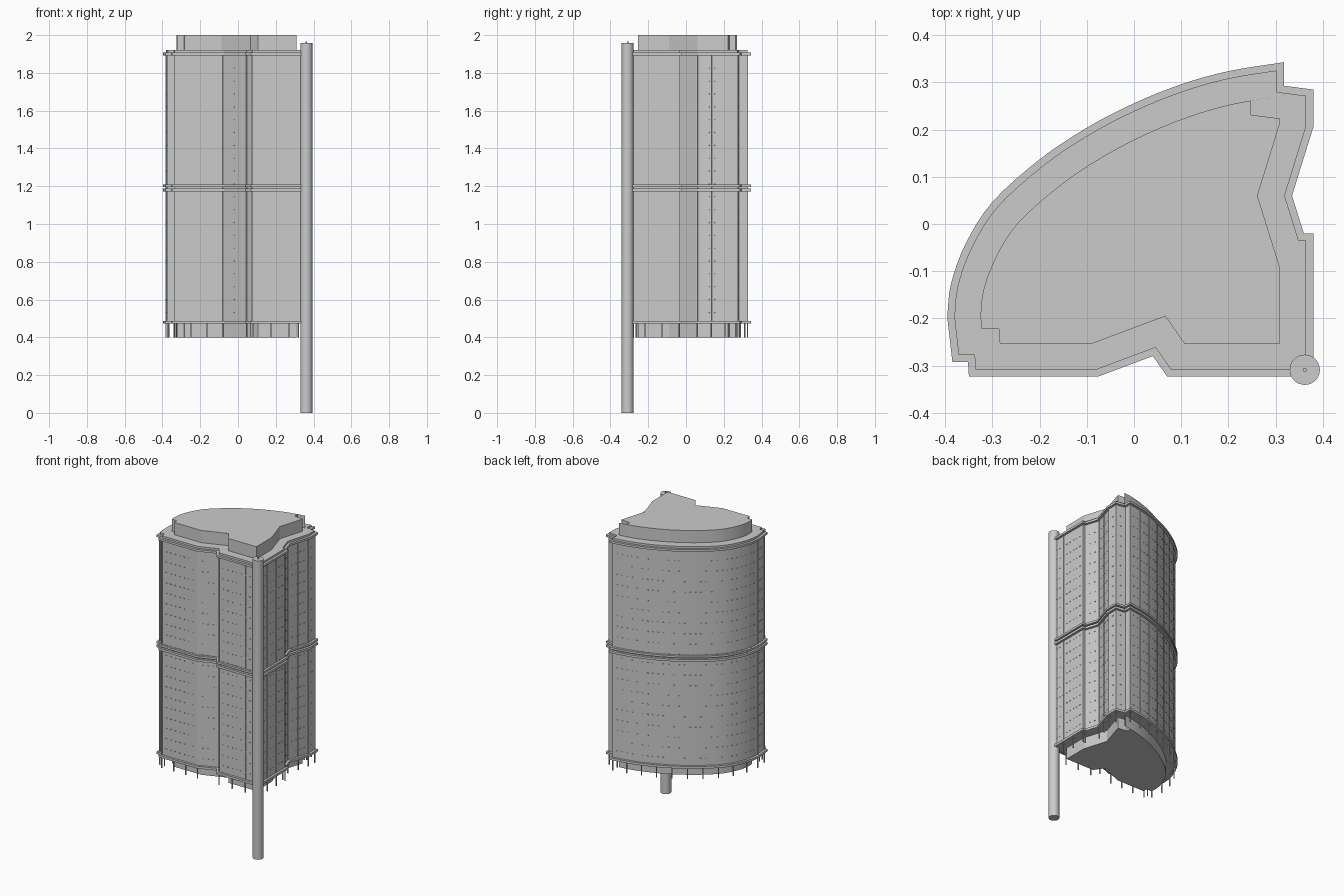
import bpy, bmesh, math
from mathutils import Vector, Matrix

if "Cube" in bpy.data.objects:
    bpy.data.objects.remove(bpy.data.objects["Cube"])

# ---------- plan outline: one sweeping curve plus straight notched sides ----------
CURVE = [(0.318, 0.343), (0.2, 0.324), (0.1, 0.296), (0.0, 0.256), (-0.1, 0.204),
         (-0.2, 0.137), (-0.3, 0.047), (-0.357, -0.042), (-0.388, -0.127), (-0.396, -0.197)]
SIDES = [(-0.385, -0.293), (-0.352, -0.293), (-0.350, -0.323), (-0.075, -0.323),
         (0.040, -0.280), (0.070, -0.323), (0.380, -0.323), (0.380, -0.020),
         (0.360, -0.020), (0.335, 0.060), (0.380, 0.205), (0.380, 0.285), (0.318, 0.293)]


def spline(pts, steps=4):
    p = [Vector(q) for q in pts]
    p = [2 * p[0] - p[1]] + p + [2 * p[-1] - p[-2]]
    out = []
    for i in range(1, len(p) - 2):
        a, b, c, d = p[i - 1:i + 3]
        for k in range(steps):
            t = k / steps
            out.append(0.5 * (2 * b + (c - a) * t + (2 * a - 5 * b + 4 * c - d) * t * t
                              + (3 * b - a - 3 * c + d) * t ** 3))
    return out + [p[-2]]


def inset(loop, dist):
    out = []
    for i, p in enumerate(loop):
        d1 = (p - loop[i - 1]).normalized()
        d2 = (loop[(i + 1) % len(loop)] - p).normalized()
        n1, n2 = Vector((-d1.y, d1.x)), Vector((-d2.y, d2.x))
        out.append(p + (n1 + n2) * dist / (1 + n1.dot(n2)))
    return out


def finish(bm, name, smooth=True):
    bmesh.ops.recalc_face_normals(bm, faces=bm.faces[:])
    me = bpy.data.meshes.new(name)
    bm.to_mesh(me)
    bm.free()
    ob = bpy.data.objects.new(name, me)
    bpy.context.collection.objects.link(ob)
    if smooth:
        bpy.ops.object.select_all(action='DESELECT')
        ob.select_set(True)
        bpy.context.view_layer.objects.active = ob
        bpy.ops.object.shade_smooth_by_angle(angle=math.radians(15))
    return ob


def loft(name, sections, closed=False):
    """Skin a stack of (loop, z) sections; capped, or closed into a ring."""
    bm = bmesh.new()
    rows = [[bm.verts.new((p.x, p.y, z)) for p in loop] for loop, z in sections]
    n = len(rows[0])
    pairs = list(zip(rows, rows[1:])) + ([(rows[-1], rows[0])] if closed else [])
    for a, b in pairs:
        for i in range(n):
            j = (i + 1) % n
            bm.faces.new((a[i], a[j], b[j], b[i]))
    if not closed:
        bm.faces.new(rows[0][::-1])
        bm.faces.new(rows[-1])
    return finish(bm, name)


def stations(path, spacing):
    """Evenly spaced (point, angle) along a polyline, starting at its first point."""
    lens = [(b - a).length for a, b in zip(path, path[1:])]
    total = sum(lens)
    n = max(1, round(total / spacing))
    out = []
    for k in range(n):
        s, i = total * k / n, 0
        while s > lens[i] and i < len(lens) - 1:
            s -= lens[i]
            i += 1
        d = (path[i + 1] - path[i]).normalized()
        out.append((path[i] + d * s, math.atan2(d.y, d.x)))
    return out


def add_box(bm, p, ang, z0, z1, width, depth):
    m = (Matrix.Translation((p.x, p.y, (z0 + z1) / 2)) @ Matrix.Rotation(ang, 4, 'Z')
         @ Matrix.Diagonal((width, depth, z1 - z0, 1)))
    bmesh.ops.create_cube(bm, size=1, matrix=m)


curve = spline(CURVE)
ledge = curve + [Vector(p) for p in SIDES]
wall = inset(ledge, 0.015)
core = inset(ledge, 0.07)

# ---------- main masses ----------
loft("tower_walls", [(wall, 0.475), (wall, 1.92)])
loft("rooftop_block", [(core, 1.92), (core, 2.0)])
loft("recessed_base", [(core, 0.4), (core, 0.475)])

# ---------- projecting ledges ----------
for name, z0, z1 in [("bottom_ledge", 0.472, 0.487), ("middle_ledge_lower", 1.172, 1.187),
                     ("middle_ledge_upper", 1.197, 1.21), ("top_ledge", 1.893, 1.907)]:
    loft(name, [(ledge, z0), (ledge, z1), (wall, z1), (wall, z0)], closed=True)

# ---------- vertical ribs that hang below the walls, and rows of small clips ----------
nc = len(curve)
stretches = [wall[:nc]] + [[wall[i], wall[(i + 1) % len(wall)]] for i in range(nc - 1, len(wall))]
ribs, clips = bmesh.new(), bmesh.new()
for path in stretches:
    for p, a in stations(path, 0.095):
        add_box(ribs, p, a, 0.4, 1.893, 0.006, 0.006)
    for p, a in stations(path, 0.032)[1:]:
        for row in range(20):
            z = 0.53 + 0.068 * row
            add_box(clips, p, a, z, z + 0.004, 0.009, 0.005)
finish(ribs, "wall_ribs", smooth=False)
finish(clips, "wall_clips", smooth=False)

# ---------- corner column with a small tip ----------
for name, r, z0, z1 in [("corner_column", 0.032, 0.0, 1.957), ("column_tip", 0.004, 1.957, 1.967)]:
    ring = [Vector((0.362 + r * math.cos(t), -0.309 + r * math.sin(t)))
            for t in (2 * math.pi * i / 32 for i in range(32))]
    loft(name, [(ring, z0), (ring, z1)])
